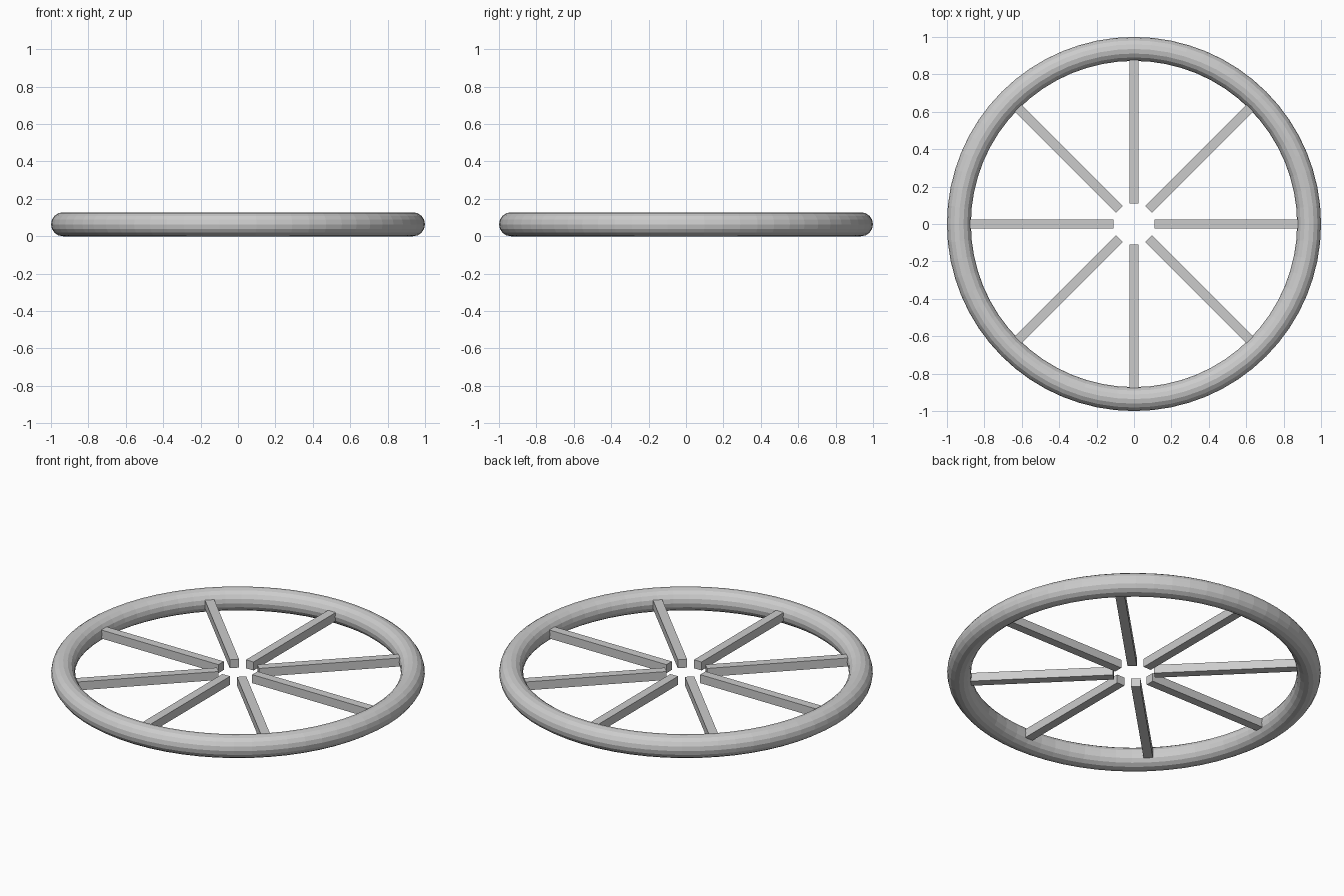
import bpy
import math
from mathutils import Matrix

if "Cube" in bpy.data.objects:
    bpy.data.objects.remove(bpy.data.objects["Cube"])

TUBE = 0.064          # rim tube radius
RIM = 1.0 - TUBE      # rim centre-line radius
MID = TUBE            # height of the wheel's mid plane
INNER, OUTER = 0.11, 0.876   # spoke start and end radius
SPOKES = 8
THICK = 0.05

# Round rim
bpy.ops.mesh.primitive_torus_add(major_radius=RIM, minor_radius=TUBE,
                                 major_segments=64, minor_segments=16,
                                 location=(0, 0, MID))
bpy.context.object.name = "rim"


# Square spokes, open at the hub
def add_spoke(index):
    angle = 2 * math.pi * index / SPOKES
    radius = (INNER + OUTER) / 2
    bpy.ops.mesh.primitive_cube_add(
        size=1,
        location=(radius * math.cos(angle), radius * math.sin(angle), MID),
        rotation=(0, 0, angle))
    spoke = bpy.context.object
    spoke.name = f"spoke_{index + 1}"
    spoke.data.transform(Matrix.Diagonal((OUTER - INNER, THICK, THICK, 1)))


for i in range(SPOKES):
    add_spoke(i)
